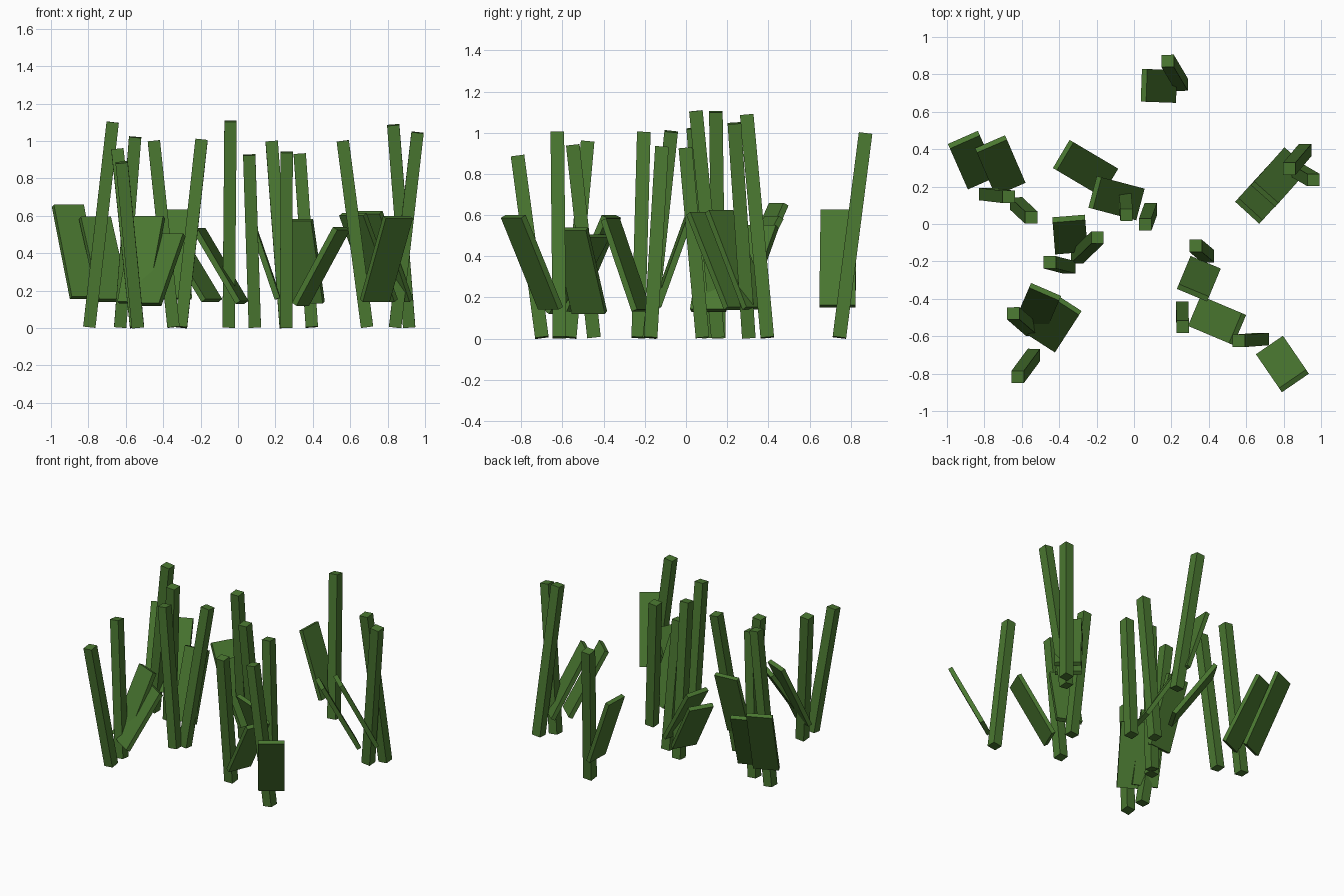
import bpy, math
from mathutils import Vector, Matrix

green = bpy.data.materials.new("leaf green")
green.diffuse_color = (0.068, 0.185, 0.03, 1)


def box(name, centre, ax, ay, az, size):
    """Box with the given local axes and full sizes."""
    bpy.ops.mesh.primitive_cube_add(size=1)
    ob = bpy.context.object
    ob.name = name
    rot = Matrix((ax, ay, az)).transposed()
    ob.data.transform((rot @ Matrix.Diagonal(size)).to_4x4())
    ob.location = centre
    ob.data.materials.append(green)
    return ob


def stem(top, bottom):
    """Leaning square stalk between two end centres."""
    t, b = Vector(top), Vector((*bottom, 0.005))
    t.z -= 0.004
    az = (t - b).normalized()
    ay = az.cross(Vector((1, 0, 0))).normalized()
    box("stem", (t + b) / 2, ay.cross(az), ay, az, (0.066, 0.066, (t - b).length))


def leaf(top, bottom, z0, z1, width=0.175, t=0.03):
    """Flat tilted blade; top and bottom are its outer end midpoints in plan."""
    p, q = Vector((*top, z1)), Vector((*bottom, z0))
    flat = Vector((p.x - q.x, p.y - q.y, 0))
    run, rise = flat.length - 0.027, z1 - z0 - 0.014
    flat.normalize()
    az = (flat * run + Vector((0, 0, rise))).normalized()
    ax = Vector((-flat.y, flat.x, 0))
    box("leaf", (p + q) / 2, ax, az.cross(ax), az, (width, t, math.hypot(run, rise)))


# Stalks: top point, bottom point on the ground
for top, bottom in [
    ((0.18, 0.872, 1.00), (0.255, 0.745)),
    ((0.96, 0.235, 1.05), (0.84, 0.305)),
    ((0.83, 0.295, 1.09), (0.915, 0.395)),
    ((-0.04, 0.048, 1.11), (-0.05, 0.155)),
    ((-0.67, 0.145, 1.105), (-0.795, 0.16)),
    ((-0.55, 0.035, 1.025), (-0.63, 0.11)),
    ((0.06, -0.003, 0.93), (0.09, 0.08)),
    ((-0.195, -0.072, 1.01), (-0.305, -0.178)),
    ((-0.45, -0.205, 1.005), (-0.345, -0.232)),
    ((-0.645, -0.478, 0.96), (-0.545, -0.565)),
    ((-0.622, -0.818, 0.89), (-0.535, -0.70)),
    ((0.33, -0.117, 0.935), (0.395, -0.172)),
    ((0.26, -0.55, 0.945), (0.258, -0.447)),
    ((0.56, -0.625, 1.005), (0.69, -0.615)),
]:
    stem(top, bottom)

# Blades: tip midpoint, root midpoint, root height, tip height
for args in [
    ((0.04, 0.742), (0.227, 0.735), 0.15, 0.63),
    ((-0.915, 0.463), (-0.808, 0.22), 0.155, 0.66),
    ((-0.77, 0.44), (-0.66, 0.185), 0.14, 0.595),
    ((-0.39, 0.375), (-0.128, 0.22), 0.14, 0.55),
    ((-0.222, 0.172), (0.035, 0.104), 0.13, 0.535),
    ((-0.35, 0.042), (-0.334, -0.155), 0.15, 0.635),
    ((-0.47, -0.35), (-0.565, -0.57), 0.13, 0.60),
    ((-0.353, -0.417), (-0.497, -0.64), 0.12, 0.505),
    ((0.31, -0.38), (0.383, -0.205), 0.13, 0.585),
    ((0.566, -0.567), (0.322, -0.464), 0.12, 0.54),
    ((0.863, -0.85), (0.724, -0.647), 0.14, 0.60),
    ((0.605, 0.06), (0.79, 0.263), 0.14, 0.615),
    ((0.69, 0.15), (0.87, 0.352), 0.14, 0.625),
]:
    leaf(*args)
